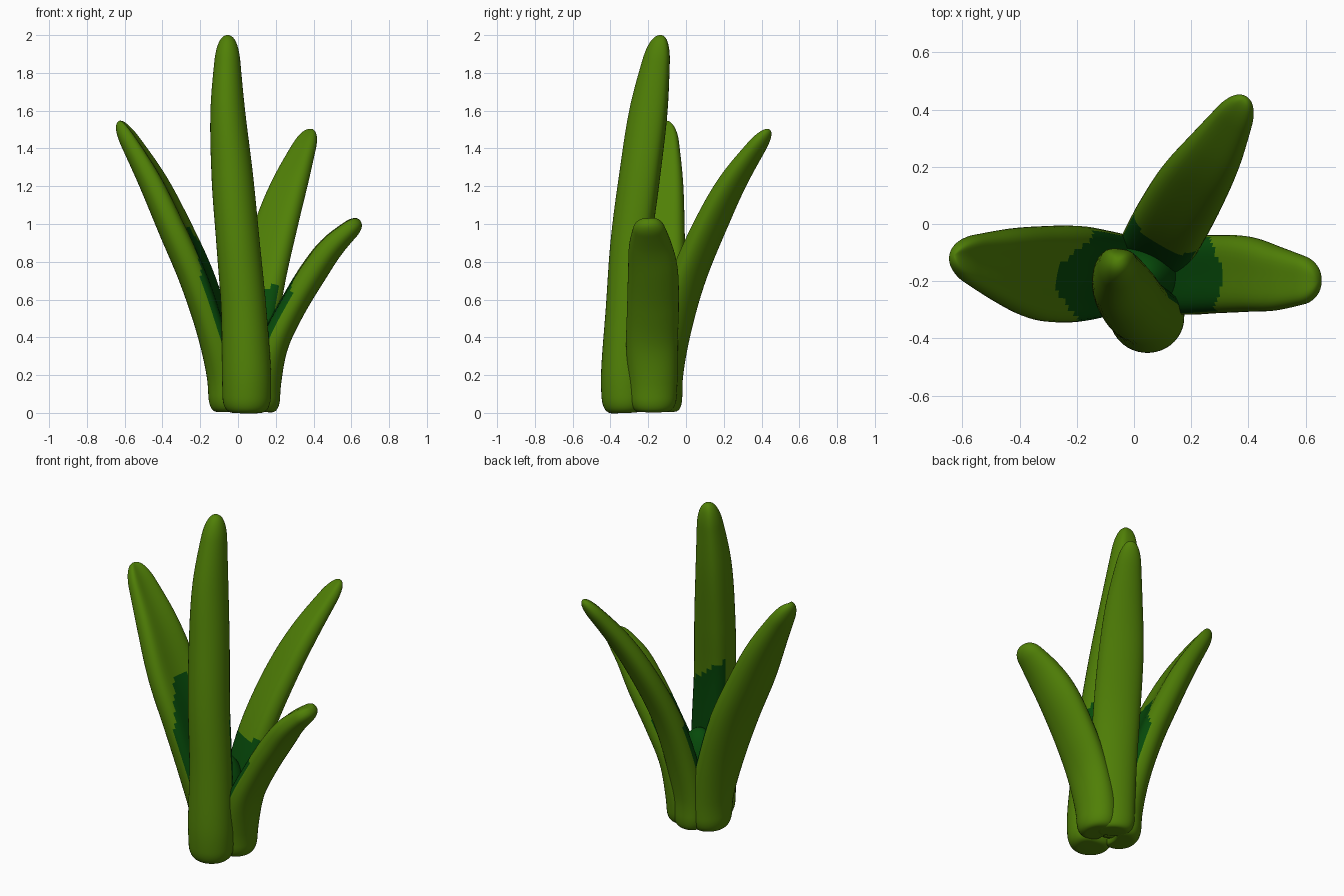
import bpy, bmesh, math
from mathutils import Vector

if "Cube" in bpy.data.objects:
    bpy.data.objects.remove(bpy.data.objects["Cube"])


def material(name, rgb):
    m = bpy.data.materials.new(name)
    m.diffuse_color = (*rgb, 1)
    m.use_nodes = True
    m.node_tree.nodes["Principled BSDF"].inputs["Base Color"].default_value = m.diffuse_color
    return m


LEAF = material("leaf green", (0.080, 0.215, 0.002))
DARK = material("dark inner green", (0.002, 0.068, 0.003))


def spline(st, p):
    """Catmull-Rom through the stations, p from 0 to 1."""
    f = p * (len(st) - 1)
    i = min(int(f), len(st) - 2)
    t = f - i
    a, b, c, d = (st[max(0, min(len(st) - 1, k))] for k in (i - 1, i, i + 1, i + 2))
    return [0.5 * (2 * q + (r - o) * t + (2 * o - 5 * q + 4 * r - s) * t * t
                   + (3 * q - o - 3 * r + s) * t ** 3) for o, q, r, s in zip(a, b, c, d)]


def finish(name, bm):
    bmesh.ops.recalc_face_normals(bm, faces=bm.faces)
    for f in bm.faces:
        f.smooth = True
    me = bpy.data.meshes.new(name)
    bm.to_mesh(me)
    bm.free()
    me.materials.append(LEAF)
    me.materials.append(DARK)
    ob = bpy.data.objects.new(name, me)
    bpy.context.collection.objects.link(ob)
    return ob


def leaf(name, inner, stations, dark_top, drop, skew, full, groove, rings=90, seg=40):
    """Loft grooved sections; a station is x, y, z, half width, half thickness.
    full and groove shape the inner side; drop and skew shape the dark edge."""
    inner = Vector((*inner, 0)).normalized()
    wide = Vector((-inner.y, inner.x, 0))
    bm = bmesh.new()
    loops = []
    for i in range(rings + 1):
        p = (1 - math.cos(math.pi * i / rings)) / 2
        x, y, z, w, t = spline(stations, p)
        tan = (Vector(spline(stations, min(1, p + .02))[:3])
               - Vector(spline(stations, max(0, p - .02))[:3])).normalized()
        side = (wide - tan * wide.dot(tan)).normalized()
        deep = side.cross(tan)
        if deep.dot(inner) < 0:
            deep = -deep
        # rounded tip and rounded foot
        k = 1.0
        if p > 0.93:
            k = math.sqrt(max(0.0004, 1 - ((p - 0.93) / 0.07) ** 2))
        if p < 0.09:
            k = 0.55 + 0.45 * math.sqrt(1 - (1 - p / 0.09) ** 2)
        loop = []
        for j in range(seg):
            a = 2 * math.pi * j / seg
            s = math.sin(a)
            v = s if s < 0 else full * s - groove * s ** 3
            loop.append(bm.verts.new(Vector((x, y, z)) + side * (w * k * math.cos(a)) + deep * (t * k * v)))
        loops.append(loop)
    for r0, r1 in zip(loops, loops[1:]):
        for j in range(seg):
            n = (j + 1) % seg
            f = bm.faces.new((r0[j], r0[n], r1[n], r1[j]))
            # dark throat on the inner side of the leaf
            z = f.calc_center_median().z
            c = math.cos(2 * math.pi * (j + 0.5) / seg)
            if 0.3 < z < dark_top - drop * c * c + skew * c and 2 <= j < seg // 2 - 2:
                f.material_index = 1
    bm.faces.new(loops[0])
    bm.faces.new(loops[-1])
    return finish(name, bm)


leaf("front_tall_leaf", (0.1, 1), [
    (0.045, -0.32, 0.00, 0.125, 0.12), (0.045, -0.325, 0.20, 0.13, 0.125),
    (0.03, -0.305, 0.55, 0.12, 0.12), (0.0, -0.28, 0.90, 0.115, 0.12),
    (-0.03, -0.235, 1.25, 0.11, 0.12), (-0.055, -0.185, 1.62, 0.09, 0.11),
    (-0.055, -0.13, 2.00, 0.055, 0.06)], 0.93, 0, 0.09, 1.1, 0.3)

leaf("left_leaf", (1, -0.2), [
    (-0.05, -0.17, 0.005, 0.125, 0.105), (-0.055, -0.17, 0.20, 0.135, 0.11),
    (-0.12, -0.175, 0.45, 0.155, 0.10), (-0.21, -0.175, 0.72, 0.17, 0.10),
    (-0.325, -0.17, 0.98, 0.165, 0.095), (-0.455, -0.145, 1.25, 0.13, 0.08),
    (-0.63, -0.11, 1.545, 0.06, 0.045)], 0.99, 0.3, 0, 1.25, 0.7)

leaf("right_leaf", (-1, -0.05), [
    (0.12, -0.175, 0.005, 0.12, 0.10), (0.13, -0.175, 0.17, 0.13, 0.10),
    (0.185, -0.18, 0.37, 0.137, 0.085), (0.28, -0.175, 0.56, 0.137, 0.08),
    (0.395, -0.175, 0.75, 0.132, 0.08), (0.50, -0.19, 0.89, 0.112, 0.07),
    (0.645, -0.20, 1.02, 0.068, 0.045)], 0.74, 0.13, 0, 1.3, 0.5)

leaf("back_leaf", (-0.51, -0.86), [
    (0.06, -0.11, 0.005, 0.12, 0.08), (0.065, -0.11, 0.20, 0.128, 0.08),
    (0.09, -0.065, 0.45, 0.13, 0.08), (0.135, 0.015, 0.72, 0.132, 0.075),
    (0.205, 0.135, 1.00, 0.125, 0.07), (0.285, 0.26, 1.24, 0.10, 0.06),
    (0.388, 0.44, 1.50, 0.05, 0.035)], 0.67, 0, 0, 1.3, 0.4)

# filled heart where the leaves join
bm = bmesh.new()
bmesh.ops.create_uvsphere(bm, u_segments=32, v_segments=24, radius=1)
for v in bm.verts:
    v.co = Vector((0.035 + 0.13 * v.co.x, -0.18 + 0.12 * v.co.y, 0.295 + 0.285 * v.co.z))
for f in bm.faces:
    f.material_index = int(f.calc_center_median().z > 0.3)
finish("leaf_heart", bm)
